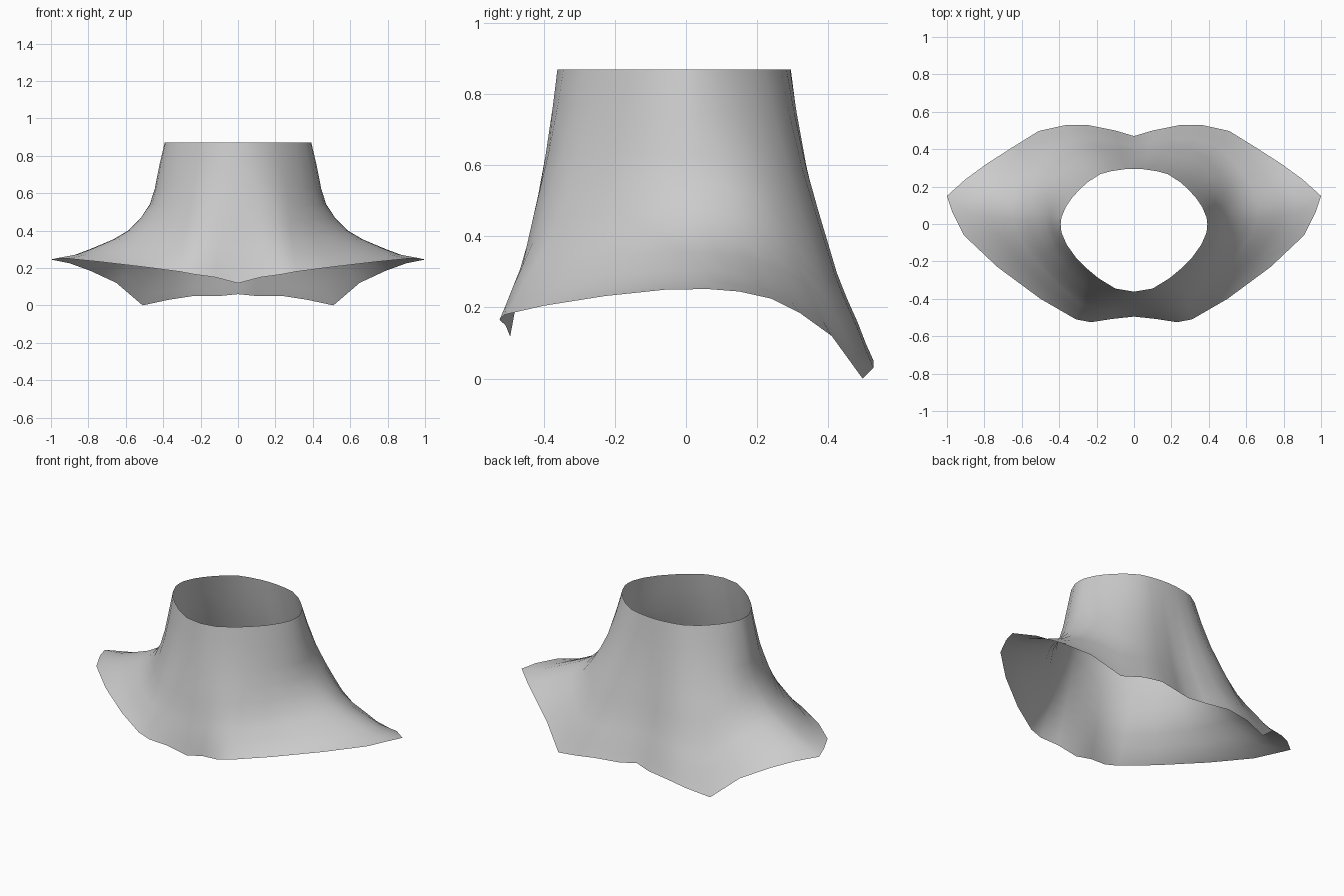
import bpy, bmesh

# Half outline stations, front centre -> shoulder -> back centre:
# hem x, y, z | neck opening x, y | shoulder influence (negative = fuller)
STATIONS = [
    (0.00, -.495, .118, 0.000, -.362, -.20),
    (0.12, -.508, .150, 0.100, -.345, -.20),
    (0.23, -.525, .165, 0.190, -.290, -.10),
    (0.31, -.510, .180, 0.250, -.240, 0.08),
    (0.50, -.400, .205, 0.310, -.180, 0.40),
    (0.73, -.230, .232, 0.360, -.110, 0.75),
    (0.91, -.060, .250, 0.388, -.045, 0.97),
    (0.97, 0.060, .252, 0.392, 0.000, 1.00),
    (1.00, 0.150, .245, 0.388, 0.035, 0.97),
    (0.90, 0.240, .225, 0.365, 0.090, 0.75),
    (0.79, 0.320, .185, 0.335, 0.135, 0.45),
    (0.65, 0.410, .120, 0.295, 0.180, 0.15),
    (0.51, 0.497, .000, 0.250, 0.222, -.10),
    (0.37, 0.528, .030, 0.180, 0.267, -.05),
    (0.24, 0.528, .050, 0.120, 0.283, 0.00),
    (0.10, 0.500, .050, 0.050, 0.293, 0.00),
    (0.00, 0.470, .060, 0.000, 0.295, 0.00),
]
NECK_Z = .87
# Downward drop and outward spread fractions: nearly straight cone and curved shoulder
CONE = [(0, 0), (.15, .09), (.33, .22), (.48, .36), (.60, .48), (.70, .58),
        (.79, .70), (.87, .82), (.94, .91), (1, 1)]
SHOULDER = [(0, 0), (.20, .05), (.40, .09), (.53, .13), (.65, .21), (.755, .32),
            (.83, .45), (.915, .66), (.965, .80), (1, 1)]


def mix(a, b, t):
    return a + (b - a) * t


# Neck and shoulder cape: loft the half shell from neck to hem
bm = bmesh.new()
columns = []
for hx, hy, hz, nx, ny, w in STATIONS:
    col = []
    for (d0, s0), (d1, s1) in zip(CONE, SHOULDER):
        drop, spread = mix(d0, d1, w), mix(s0, s1, w)
        col.append(bm.verts.new((mix(nx, hx, spread), mix(ny, hy, spread),
                                 mix(NECK_Z, hz, drop))))
    columns.append(col)
for a, b in zip(columns, columns[1:]):
    for i in range(len(CONE) - 1):
        bm.faces.new((a[i], a[i + 1], b[i + 1], b[i]))

mesh = bpy.data.meshes.new("neck_cape")
bm.to_mesh(mesh)
bm.free()
cape = bpy.data.objects.new("neck_cape", mesh)
bpy.context.collection.objects.link(cape)
for p in mesh.polygons:
    p.use_smooth = True

# Mirror to the other side
mirror = cape.modifiers.new("mirror", 'MIRROR')
mirror.use_axis[0] = True
mirror.use_clip = True
mirror.merge_threshold = .001
